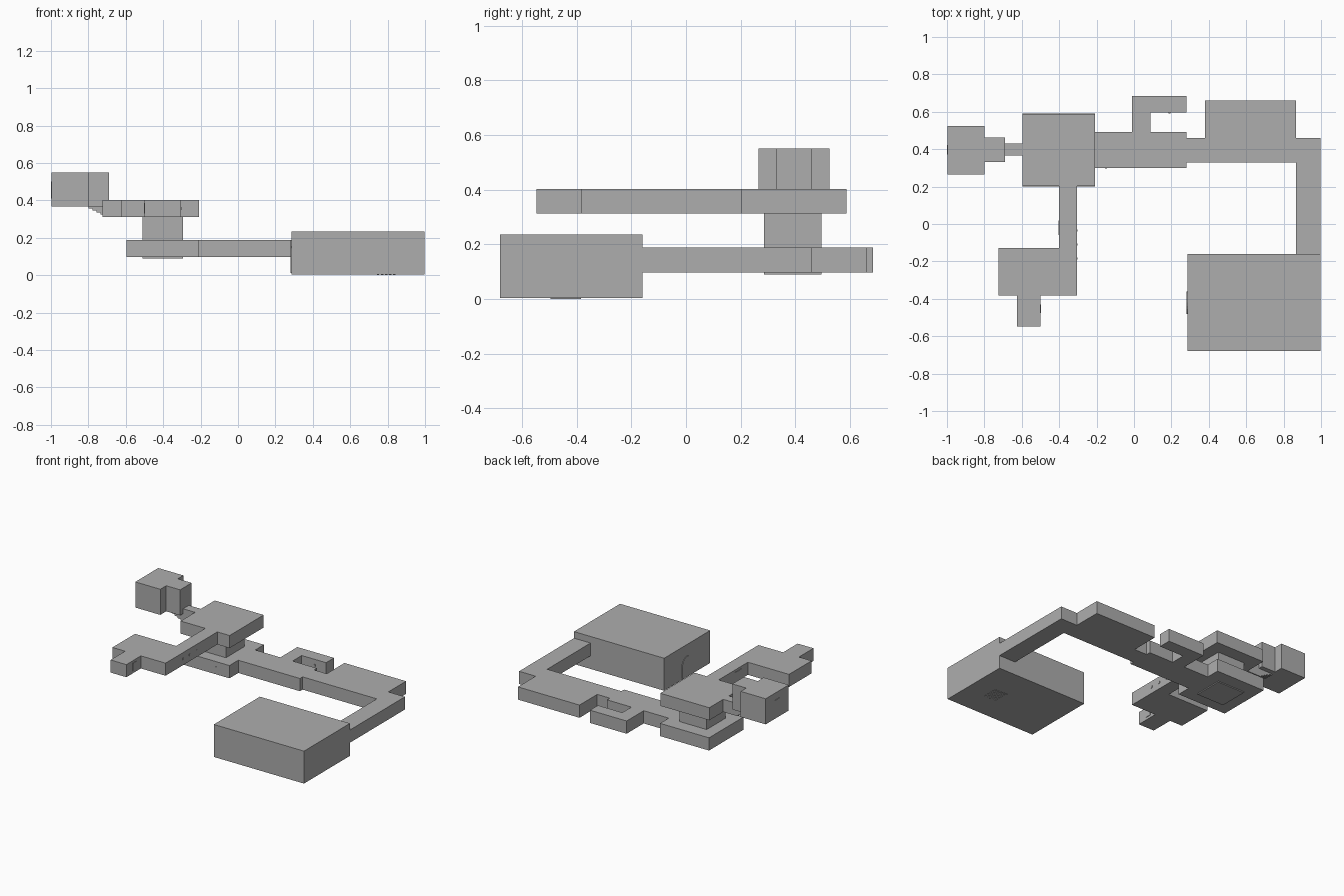
import bpy, bmesh, math

if "Cube" in bpy.data.objects:
    bpy.data.objects.remove(bpy.data.objects["Cube"])

stone = bpy.data.materials.new("plain grey stone")
stone.diffuse_color = (0.42, 0.42, 0.42, 1)
stone.use_nodes = True
stone.node_tree.nodes["Principled BSDF"].inputs["Base Color"].default_value = stone.diffuse_color


def prism(name, outline, z0, z1, open_edges=(), caps=(True, True)):
    """Extrude an outline in z; listed edges and caps are left open where rooms join."""
    bm = bmesh.new()
    lo = [bm.verts.new((x, y, z0)) for x, y in outline]
    hi = [bm.verts.new((x, y, z1)) for x, y in outline]
    n = len(outline)
    # counter-clockwise outlines give outward normals
    for i in range(n):
        j = (i + 1) % n
        if i not in open_edges:
            bm.faces.new((lo[i], lo[j], hi[j], hi[i]))
    if caps[0]:
        bm.faces.new(lo[::-1])
    if caps[1]:
        bm.faces.new(hi)
    me = bpy.data.meshes.new(name)
    bm.to_mesh(me)
    bm.free()
    me.materials.append(stone)
    ob = bpy.data.objects.new(name, me)
    bpy.context.collection.objects.link(ob)
    return ob


def rect(x0, x1, y0, y1):
    return [(x0, y0), (x1, y0), (x1, y1), (x0, y1)]


def block(name, x0, x1, y0, y1, z0, z1, **kw):
    return prism(name, rect(x0, x1, y0, y1), z0, z1, **kw)


# Great hall
FLOOR = 0.003
block("great_hall", 0.285, 0.998, -0.68, -0.16, FLOOR, 0.235)

# Lower storey: stair room, corridor, side room and long passage to the hall
lower = [(-0.595, 0.2), (-0.208, 0.2), (-0.208, 0.3), (0.28, 0.3), (0.28, 0.33),
         (0.867, 0.33), (0.867, -0.16), (0.998, -0.16), (0.998, 0.46), (0.867, 0.46),
         (0.867, 0.66), (0.38, 0.66), (0.38, 0.46), (0.28, 0.46), (0.28, 0.492),
         (0.087, 0.492), (0.087, 0.595), (0.28, 0.595), (0.28, 0.685), (-0.01, 0.685),
         (-0.01, 0.492), (-0.208, 0.492), (-0.208, 0.59), (-0.595, 0.59)]
prism("lower_storey", lower, 0.097, 0.188, open_edges={6})

# Upper storey: square room, corridor, cross room and small closet
upper = [(-0.595, 0.202), (-0.4, 0.202), (-0.4, -0.128), (-0.725, -0.128), (-0.725, -0.383),
         (-0.625, -0.383), (-0.625, -0.547), (-0.5, -0.547), (-0.5, -0.383),
         (-0.305, -0.383), (-0.305, 0.202), (-0.208, 0.202), (-0.208, 0.587),
         (-0.595, 0.587), (-0.595, 0.43), (-0.69, 0.43), (-0.69, 0.365), (-0.595, 0.365)]
prism("upper_storey", upper, 0.312, 0.402)

# Shaft joining the storeys, and its shallow pit under the lower floor
block("shaft", -0.51, -0.295, 0.285, 0.495, 0.188, 0.312, caps=(False, False))
block("shaft_pit", -0.51, -0.295, 0.285, 0.495, 0.09, 0.097, caps=(True, False))

# West tower room with its stair head
tower = [(-0.998, 0.265), (-0.80, 0.265), (-0.80, 0.332), (-0.69, 0.332),
         (-0.69, 0.462), (-0.80, 0.462), (-0.80, 0.525), (-0.998, 0.525)]
prism("tower_room", tower, 0.367, 0.55)

# Steps descending from the tower to the upper storey
STEPS = 5
for i in range(STEPS):
    x0 = -0.80 + 0.022 * i
    block(f"stair_step_{i + 1}", x0, x0 + 0.022, 0.365, 0.43,
          0.358 - 0.0115 * i, 0.367, caps=(True, False))

# Arched door on the hall's west wall
bm = bmesh.new()
half, spring = 0.06, 0.08
arch = [(-half, 0), (half, 0)] + [(half * math.cos(math.pi * k / 10),
                                  spring + half * math.sin(math.pi * k / 10)) for k in range(11)]
front = [bm.verts.new((0.281, -0.42 + u, FLOOR + 0.01 + v)) for u, v in arch]
face = bm.faces.new(front)
geom = bmesh.ops.extrude_face_region(bm, geom=[face])["geom"]
for v in geom:
    if isinstance(v, bmesh.types.BMVert):
        v.co.x += 0.004
bmesh.ops.remove_doubles(bm, verts=bm.verts[:], dist=1e-5)
bmesh.ops.recalc_face_normals(bm, faces=bm.faces[:])
me = bpy.data.meshes.new("arched_door")
bm.to_mesh(me)
bm.free()
me.materials.append(stone)
bpy.context.collection.objects.link(bpy.data.objects.new("arched_door", me))

# Plain door plates
block("tower_door", -1.001, -0.998, 0.372, 0.422, 0.41, 0.5)
block("corridor_door", -0.403, -0.4, -0.06, 0.02, 0.32, 0.385)
block("closet_door", -0.5, -0.497, -0.475, -0.43, 0.33, 0.385)

# Floor grate under the hall
for i in range(5):
    x0 = 0.742 + 0.022 * i
    block(f"grate_bar_{i + 1}", x0, x0 + 0.013, -0.495, -0.385, 0, FLOOR)

# Small wall sconces
for i, y in enumerate((-0.185, -0.11, -0.035)):
    block(f"corridor_sconce_{i + 1}", -0.305, -0.302, y - 0.006, y + 0.006, 0.35, 0.365)
for i, (x, y) in enumerate(((-0.31, 0.2), (0.19, 0.595), (-0.15, 0.3))):
    block(f"lower_sconce_{i + 1}", x - 0.005, x + 0.005, y - 0.003, y, 0.138, 0.152)
